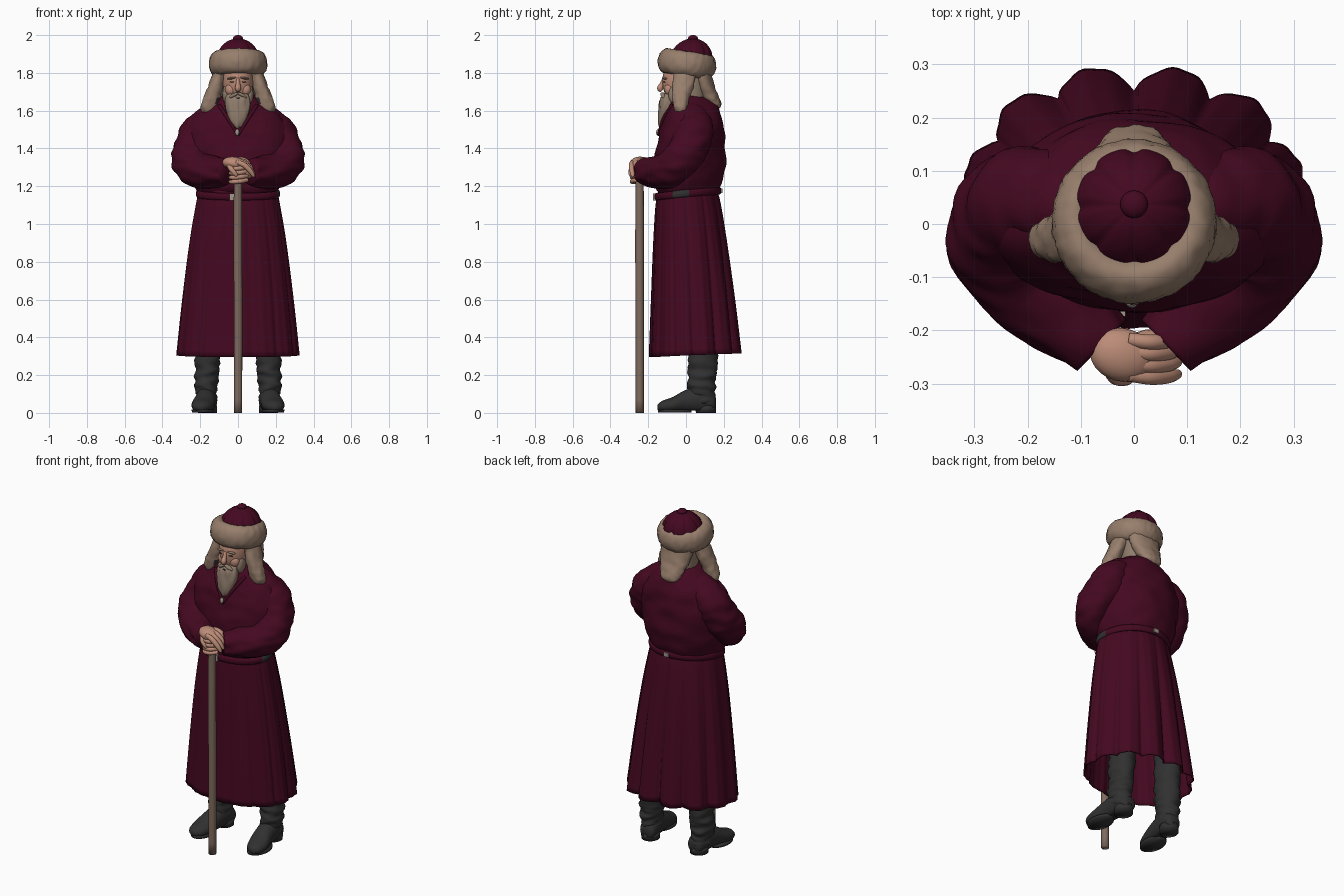
import bpy, bmesh, math
from math import sin, cos, pi
from mathutils import Vector, Matrix, Euler, noise

if "Cube" in bpy.data.objects:
    bpy.data.objects.remove(bpy.data.objects["Cube"])


def material(name, rgb):
    m = bpy.data.materials.new(name)
    m.diffuse_color = (*rgb, 1)
    m.use_nodes = True
    m.node_tree.nodes["Principled BSDF"].inputs["Base Color"].default_value = m.diffuse_color
    return m


MAROON = material("maroon cloth", (0.058, 0.0025, 0.0145))
FUR = material("tan fur", (0.31, 0.21, 0.15))
BEARD = material("grey beard", (0.28, 0.205, 0.15))
SKIN = material("skin", (0.50, 0.26, 0.185))
WOOD = material("staff wood", (0.21, 0.145, 0.11))
DARK = material("dark leather", (0.03, 0.03, 0.03))
METAL = material("pale buckle", (0.36, 0.31, 0.27))


def finish(name, bm, mat):
    bmesh.ops.recalc_face_normals(bm, faces=bm.faces)
    me = bpy.data.meshes.new(name)
    bm.to_mesh(me)
    bm.free()
    for p in me.polygons:
        p.use_smooth = True
    me.materials.append(mat)
    ob = bpy.data.objects.new(name, me)
    bpy.context.collection.objects.link(ob)
    return ob


def resample(pts, k):
    """Catmull-Rom through tuples of any length."""
    out = []
    for i in range(len(pts) - 1):
        a, b, c, d = (pts[max(i - 1, 0)], pts[i], pts[i + 1], pts[min(i + 2, len(pts) - 1)])
        for j in range(k):
            t = j / k
            out.append([0.5 * (2 * q + (r - p) * t + (2 * p - 5 * q + 4 * r - s) * t * t
                               + (3 * q - p - 3 * r + s) * t ** 3) for p, q, r, s in zip(a, b, c, d)])
    return out + [list(pts[-1])]


def loft(name, rings, mat, caps=True, close=False):
    bm = bmesh.new()
    vs = [[bm.verts.new(p) for p in ring] for ring in rings]
    n = len(vs[0])
    for i in range(len(vs) if close else len(vs) - 1):
        a, b = vs[i], vs[(i + 1) % len(vs)]
        for j in range(n):
            bm.faces.new((a[j], a[(j + 1) % n], b[(j + 1) % n], b[j]))
    if caps and not close:
        bm.faces.new(vs[0])
        bm.faces.new(vs[-1])
    return finish(name, bm, mat)


def bump(p, amp, freq):
    return amp * noise.noise(Vector((p[0] * freq[0], p[1] * freq[1], p[2] * freq[2])))


def stack(name, specs, mat, k=5, n=32, amp=0, freq=(1, 1, 1), side=1):
    """Horizontal ellipses (cx, cy, z, rx, ry)."""
    rings = []
    for cx, cy, z, rx, ry in resample(specs, k):
        ring = []
        for j in range(n):
            a = 2 * pi * j / n
            p = (cx + rx * cos(a), cy + ry * sin(a), z)
            d = bump(p, amp, freq)
            ring.append((side * (p[0] + d * cos(a)), p[1] + d * sin(a), z))
        rings.append(ring)
    return loft(name, rings, mat)


def tube(name, specs, mat, k=5, n=24, amp=0, freq=(1, 1, 1), side=1):
    """Round sections (x, y, z, r) along a path."""
    pts = resample(specs, k)
    P = [Vector(p[:3]) for p in pts]
    u = Vector((0.3, 0.9, 0.2))
    rings = []
    for i, p in enumerate(P):
        t = (P[min(i + 1, len(P) - 1)] - P[max(i - 1, 0)]).normalized()
        u = (u - t * u.dot(t)).normalized()
        v = t.cross(u)
        ring = []
        for j in range(n):
            d = u * cos(2 * pi * j / n) + v * sin(2 * pi * j / n)
            q = p + d * pts[i][3]
            q += d * bump(q, amp, freq)
            ring.append((side * q.x, q.y, q.z))
        rings.append(ring)
    return loft(name, rings, mat)


def blob(name, c, r, mat, rot=(0, 0, 0), seg=24, cube=False):
    bm = bmesh.new()
    m = Matrix.Translation(c) @ Euler(rot).to_matrix().to_4x4() @ Matrix.Diagonal((*r, 1))
    if cube:
        bmesh.ops.create_cube(bm, size=2, matrix=m)
    else:
        bmesh.ops.create_uvsphere(bm, u_segments=seg, v_segments=seg // 2, radius=1, matrix=m)
    ob = finish(name, bm, mat)
    if cube:
        for p in ob.data.polygons:
            p.use_smooth = False
    return ob


def robe_ring(z, rx, yf, yb, n, fold=0, back_fold=0, tilt=0, amp=0, full=0):
    """Body section: half width, front y, back y, with rounded pleats around it."""
    yc = (yf + yb) / 2 - 0.035
    ring = []
    for j in range(n):
        a = 2 * pi * j / n
        s, c = sin(a), cos(a)
        f = 1 + (1.6 * abs(sin(6.5 * (a - pi / 2))) ** .8 - 1) * (fold + back_fold * max(0, s))
        f += 0.25 * fold * sin(38 * a) + full * max(0, s) * abs(sin(2 * a))
        x, y = rx * c * f, yc + ((yb - yc) if s > 0 else (yc - yf)) * s * f
        d = bump((x, y, z), amp, (9, 9, 14))
        ring.append((x + d * c, y + d * s, z + tilt * s))
    return ring


# Skirt: pleated open shell
rings = []
for z, rx, yf, yb in resample([(1.18, .205, -.145, .165), (1.10, .222, -.16, .185), (.90, .255, -.172, .215),
                               (.60, .292, -.183, .25), (.305, .322, -.193, .278)], 6):
    t = (1.18 - z) / 0.875
    rings.append(robe_ring(z, rx, yf, yb, 208, .012 + .014 * t, .075 * t, .010 * t, full=.06 * t))
skirt = loft("skirt", rings, MAROON, caps=False)
sol = skirt.modifiers.new("thickness", 'SOLIDIFY')
sol.thickness = 0.006

# Torso bloused over the belt, with sloping shoulders
loft("torso", [robe_ring(*p, 96, amp=.012) for p in resample(
    [(1.165, .205, -.145, .165), (1.20, .225, -.16, .185), (1.30, .250, -.165, .207), (1.42, .272, -.155, .207),
     (1.50, .268, -.135, .199), (1.56, .235, -.115, .187), (1.61, .185, -.098, .170), (1.65, .130, -.08, .142),
     (1.69, .075, -.06, .09)], 5)], MAROON)

# Belt with dark side patch and buckles
belt = loft("belt", [robe_ring(1.160 + .02 * sin(a), .213 + .01 * cos(a), -.157 - .01 * cos(a), .177 + .01 * cos(a),
                               96, tilt=.016) for a in [i * pi / 5 for i in range(10)]], MAROON, close=True)
belt.data.materials.append(DARK)
for p in belt.data.polygons:
    if p.center.x > 0 and abs(p.center.y + .03) < .04:
        p.material_index = 1
blob("front_buckle", (-.03, -.168, 1.143), (.014, .006, .018), METAL, cube=True)
blob("back_buckle", (.0, .187, 1.176), (.016, .005, .012), METAL, cube=True)
blob("collar_clasp", (-.004, -.148, 1.485), (.011, .01, .018), METAL)

for s, side in ((1, "left"), (-1, "right")):
    # Sleeve from shoulder through elbow to cuff
    tube(side + "_sleeve", [(.08, .045, 1.565, .07), (.135, .045, 1.55, .088), (.20, .038, 1.48, .103),
                            (.238, .012, 1.40, .105), (.250, -.042, 1.325, .100), (.205, -.100, 1.285, .094),
                            (.13, -.165, 1.275, .085), (.062, -.230, 1.275, .066)],
         MAROON, k=8, n=48, amp=.013, freq=(10, 10, 24), side=s)
    # Collar edge
    tube(side + "_collar", [(.10, -.072, 1.63, .009), (.055, -.118, 1.56, .009), (.0, -.148, 1.47, .006)],
         MAROON, n=12, side=s)
    # Boots: wrinkled shaft, foot, sole and heel
    stack(side + "_boot_shaft", [(.165, .09, .05, .05, .062), (.167, .082, .11, .057, .073), (.165, .085, .18, .060, .075),
                                 (.163, .090, .28, .065, .078), (.160, .09, .50, .07, .08)],
          DARK, k=8, n=32, amp=.014, freq=(12, 12, 40), side=s)
    foot = []
    for x, y, z, rx, rz in resample([(.158, .158, .05, .027, .03), (.160, .14, .055, .047, .05), (.166, .08, .07, .056, .07),
                                     (.174, .0, .062, .056, .060), (.186, -.07, .042, .060, .042),
                                     (.193, -.125, .034, .045, .030), (.196, -.15, .03, .016, .014)], 5):
        foot.append([(s * (x + rx * cos(a)), y, max(.012, z + rz * sin(a))) for a in [i * pi / 14 for i in range(28)]])
    loft(side + "_boot_foot", foot, DARK)
    stack(side + "_boot_heel", [(.162, .105, 0, .050, .053), (.162, .105, .04, .052, .055)], DARK, k=1, side=s)
    stack(side + "_boot_sole", [(.187, -.06, 0.003, .057, .088), (.187, -.06, .018, .059, .09)], DARK, k=1, side=s)
    # Fur ear flap with dark lining, flaring outwards
    flap = stack(side + "_ear_flap", [(.095, -.005, 1.81, .034, .060), (.115, -.015, 1.74, .040, .058),
                                      (.138, -.026, 1.67, .046, .046), (.153, -.028, 1.615, .045, .038),
                                      (.160, -.022, 1.585, .026, .026), (.162, -.02, 1.577, .006, .006)],
                 FUR, amp=.006, freq=(40, 40, 40), side=s)
    flap.data.materials.append(DARK)
    for p in flap.data.polygons:
        if p.normal.x * s < -.45 and p.center.z < 1.67:
            p.material_index = 1
    # Face details
    blob(side + "_cheek", (s * .036, -.088, 1.712), (.032, .026, .034), SKIN)
    blob(side + "_brow", (s * .034, -.113, 1.772), (.026, .012, .006), BEARD, (0, s * .15, s * .3))
    blob(side + "_eye", (s * .033, -.116, 1.752), (.014, .006, .0035), DARK, (0, s * .1, s * .3))
    blob(side + "_moustache", (s * .024, -.118, 1.680), (.030, .016, .010), BEARD, (0, s * .5, s * .35))
    blob(side + "_whiskers", (s * .062, -.058, 1.685), (.02, .035, .05), BEARD)

# Head, nose, nape and beard
blob("head", (0, -.03, 1.755), (.08, .095, .13), SKIN, seg=40)
stack("nape_hair", [(0, .03, 1.62, .085, .075), (0, .03, 1.70, .09, .085), (0, .03, 1.80, .10, .09)], BEARD, k=2)
tube("nose", [(0, -.116, 1.77, .009), (0, -.128, 1.74, .012), (0, -.137, 1.718, .016), (0, -.128, 1.705, .01)], SKIN, n=16)
blob("mouth", (0, -.130, 1.668), (.013, .008, .003), DARK)
stack("beard", [(0, -.085, 1.70, .05, .022), (0, -.095, 1.665, .064, .040), (0, -.103, 1.62, .066, .041),
                (0, -.112, 1.57, .052, .035), (0, -.118, 1.525, .03, .026), (0, -.122, 1.495, .006, .007)],
      BEARD, k=6, amp=.008, freq=(60, 60, 10))

# Back neck flap
stack("back_flap", [(0, .085, 1.80, .105, .05), (0, .100, 1.73, .092, .052), (0, .128, 1.67, .075, .047),
                    (0, .150, 1.63, .058, .038), (0, .156, 1.61, .03, .018)], FUR, amp=.006, freq=(40, 40, 40))

# Tilted fur band
rot = Matrix.Rotation(-.15, 3, 'X')
band = []
for i in range(96):
    a = 2 * pi * i / 96
    ring = []
    for j in range(24):
        b = 2 * pi * j / 24
        rr, h = .111 + .044 * cos(b), .066 * sin(b)
        d = 1 + bump((rr * cos(a), rr * sin(a), h), .03, (50, 50, 50))
        ring.append(rot @ Vector((rr * d * cos(a), rr * d * sin(a), h * d)) + Vector((0, .005, 1.848)))
    band.append(ring)
loft("fur_band", band, FUR, close=True)

# Six-panel cap and button
cap = []
for i in range(16):
    e = i / 15 * pi / 2 * .97
    cap.append([(.117 * cos(e) * (1 - .07 * abs(cos(4 * a)) ** 10) * cos(a),
                 .026 + .01 * sin(e) + .117 * cos(e) * (1 - .07 * abs(cos(4 * a)) ** 10) * sin(a),
                 1.865 + .117 * sin(e)) for a in [k * pi / 48 for k in range(96)]])
loft("cap", cap, MAROON)
blob("cap_button", (0, .037, 1.983), (.026, .026, .017), MAROON)

# Staff
tube("staff", [(0, -.245, 0, .022), (.001, -.245, .5, .022), (-.001, -.246, .9, .023), (0, -.245, 1.31, .021)], WOOD, n=16)

# Upper hand laid over the staff
blob("upper_palm", (-.022, -.246, 1.322), (.062, .050, .034), SKIN, (0, .12, -.25))
for i in range(4):
    y = -.222 - .022 * i
    tube("upper_finger", [(-.01, y + .005, 1.340 - .004 * i, .013), (.03, y, 1.338 - .008 * i, .0145),
                          (.064, y + .002, 1.312 - .010 * i, .0135), (.082, y + .006, 1.285 - .010 * i, .009),
                          (.085, y + .008, 1.278 - .010 * i, .003)], SKIN, n=12)
tube("upper_thumb", [(-.05, -.262, 1.315, .014), (-.035, -.288, 1.29, .014), (-.012, -.292, 1.262, .011),
                     (-.005, -.29, 1.25, .003)], SKIN, n=12)
# Lower hand wrapped round the staff
blob("lower_palm", (.028, -.24, 1.275), (.055, .042, .042), SKIN, (0, 0, .2))
for i in range(4):
    z = 1.292 - .023 * i
    tube("lower_finger", [(.05, -.262, z + .01, .011), (.015, -.284, z + .004, .0125), (-.025, -.280, z, .012),
                          (-.04, -.25, z, .010), (-.036, -.235, z, .004)], SKIN, n=12)
